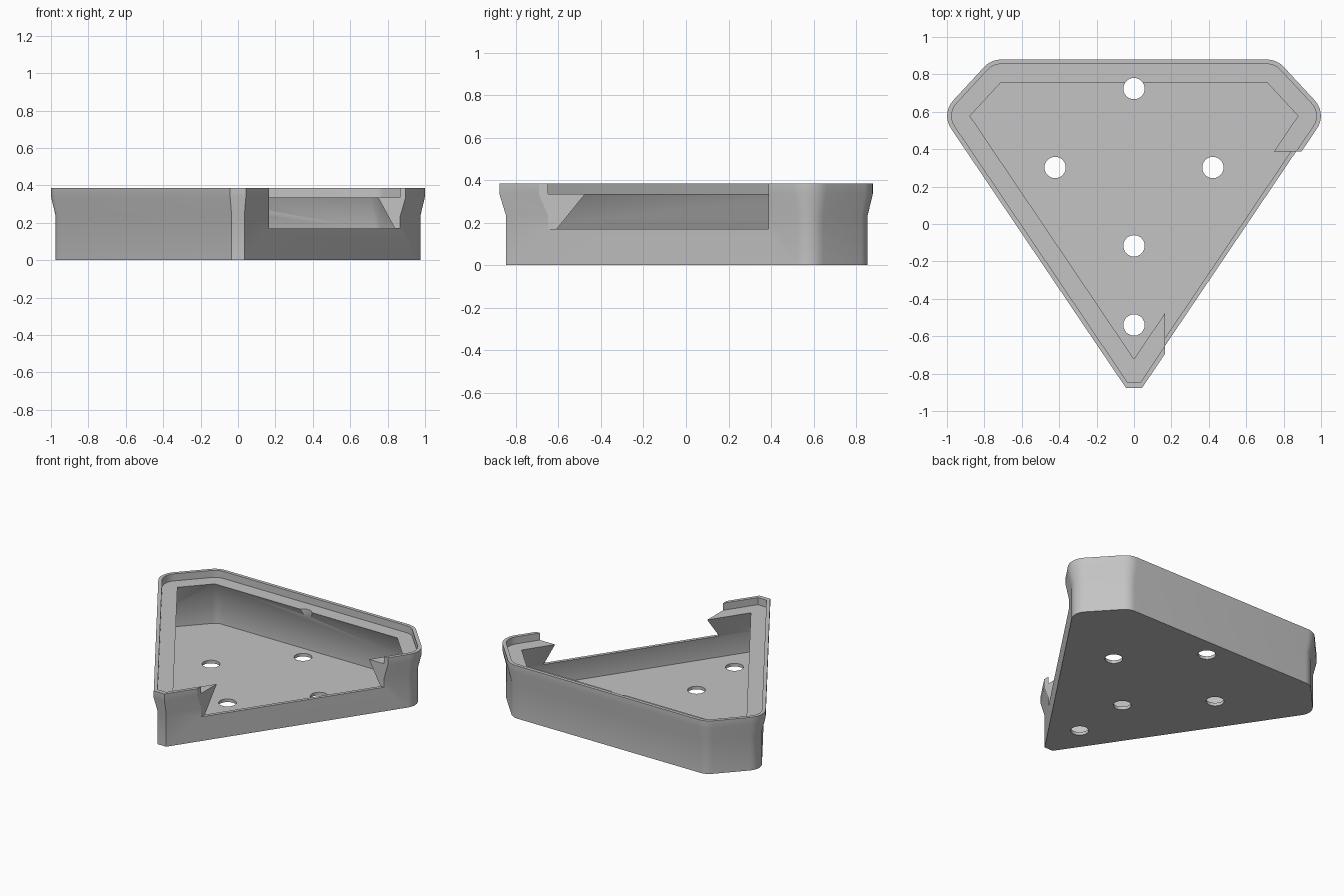
import bpy
import bmesh
from math import atan2, cos, sin, hypot
from mathutils import Vector

if "Cube" in bpy.data.objects:
    bpy.data.objects.remove(bpy.data.objects["Cube"], do_unlink=True)

grey = bpy.data.materials.new("plain grey")
colour = (0.55, 0.55, 0.55, 1)
grey.diffuse_color = colour
grey.use_nodes = True
grey.node_tree.nodes["Principled BSDF"].inputs["Base Color"].default_value = colour

# Inner edge of the ledge; every other outline is an offset of it
BACK = Vector((0.711, 0.757))
SIDE = Vector((0.877, 0.578))
TIP = Vector((0, -0.722))
ARC_STEPS = 8


def outline(d):
    """Offset outline: round back corners, squared-off front tip."""
    run, rise = SIDE - TIP
    a_side = atan2(-run, rise)
    a_diag = atan2(SIDE.x - BACK.x, BACK.y - SIDE.y)
    a_diag = atan2(sin(a_diag), cos(a_diag))
    a_back = atan2(1, 0)
    half = run / hypot(run, rise)
    drop = 1.28 * d
    right = [Vector((((d / half) - drop) * run / rise, TIP.y - drop))]
    for centre, a, b in ((SIDE, a_side, a_diag), (BACK, a_diag, a_back)):
        for i in range(ARC_STEPS + 1):
            t = a + (b - a) * i / ARC_STEPS
            right.append(centre + d * Vector((cos(t), sin(t))))
    return right + [Vector((-p.x, p.y)) for p in reversed(right)]


def new_object(name, bm):
    mesh = bpy.data.meshes.new(name)
    bm.to_mesh(mesh)
    bm.free()
    obj = bpy.data.objects.new(name, mesh)
    bpy.context.collection.objects.link(obj)
    mesh.materials.append(grey)
    return obj


# Tray shell: (offset, height) from the underside, over the rim, to the floor
section = [(0.098, 0), (0.098, 0.235), (0.122, 0.335), (0.122, 0.385),
           (0.098, 0.385), (0.098, 0.335), (0, 0.335), (0.076, 0.167),
           (0.076, 0.022)]
bm = bmesh.new()
rings = [[bm.verts.new((p.x, p.y, z)) for p in outline(d)] for d, z in section]
for low, high in zip(rings, rings[1:]):
    for i in range(len(low)):
        j = (i + 1) % len(low)
        bm.faces.new((low[i], low[j], high[j], high[i]))
bm.faces.new(list(reversed(rings[0])))
bm.faces.new(rings[-1])
bmesh.ops.remove_doubles(bm, verts=bm.verts, dist=0.0001)
bmesh.ops.recalc_face_normals(bm, faces=bm.faces)
tray = new_object("tray", bm)

# Cutter for the opening in the right front wall
bm = bmesh.new()
bmesh.ops.create_cube(bm, size=1)
bmesh.ops.scale(bm, verts=bm.verts, vec=(1.5, 1.5, 1))
bmesh.ops.translate(bm, verts=bm.verts, vec=(0.167 + 0.75, 0.388 - 0.75, 0.17 + 0.5))
cutters = [new_object("wall_opening_cutter", bm)]

# Cutters for the five screw holes
for x, y in ((0, 0.724), (-0.422, 0.302), (0.422, 0.302), (0, -0.117), (0, -0.54)):
    bm = bmesh.new()
    bmesh.ops.create_cone(bm, cap_ends=True, segments=40, radius1=0.057,
                          radius2=0.057, depth=2)
    bmesh.ops.translate(bm, verts=bm.verts, vec=(x, y, 0))
    cutters.append(new_object("screw_hole_cutter", bm))

bpy.ops.object.select_all(action="DESELECT")
bpy.context.view_layer.objects.active = tray
tray.select_set(True)
for cutter in cutters:
    cutter.hide_render = True
    mod = tray.modifiers.new("cut", "BOOLEAN")
    mod.operation = "DIFFERENCE"
    mod.solver = "EXACT"
    mod.object = cutter
    bpy.ops.object.modifier_apply(modifier=mod.name)
for cutter in cutters:
    bpy.data.objects.remove(cutter, do_unlink=True)

bpy.ops.object.shade_smooth_by_angle(angle=0.5)
